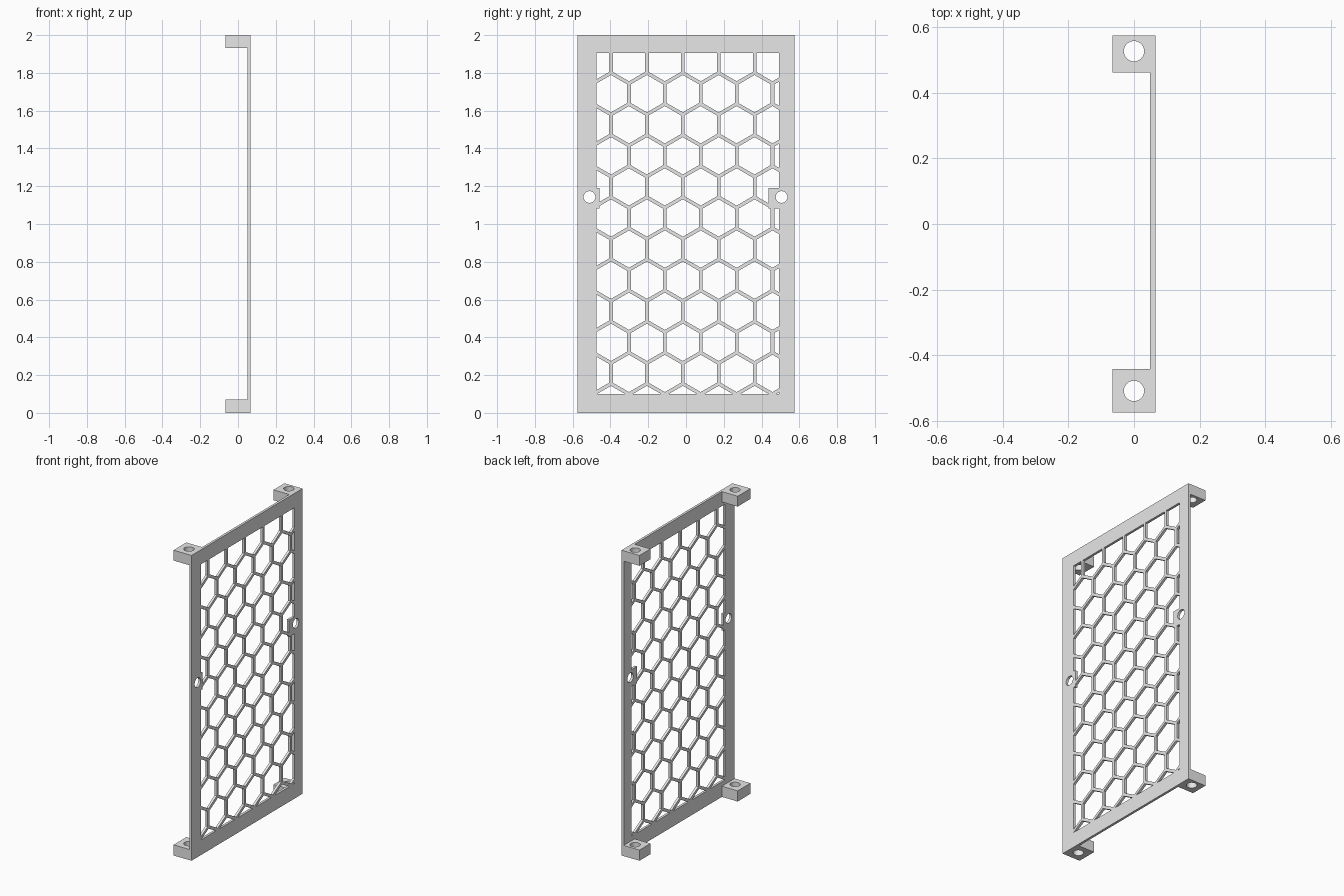
import bpy, bmesh, math
from mathutils import Vector, Matrix

cube = bpy.data.objects.get("Cube")
if cube:
    bpy.data.objects.remove(cube, do_unlink=True)

grey = bpy.data.materials.new("plain grey")
grey.use_nodes = True
grey.diffuse_color = (0.8, 0.8, 0.8, 1)
grey.node_tree.nodes["Principled BSDF"].inputs["Base Color"].default_value = (0.8, 0.8, 0.8, 1)


def make_object(name, bm):
    bmesh.ops.recalc_face_normals(bm, faces=bm.faces)
    mesh = bpy.data.meshes.new(name)
    bm.to_mesh(mesh)
    bm.free()
    mesh.materials.append(grey)
    obj = bpy.data.objects.new(name, mesh)
    bpy.context.collection.objects.link(obj)
    return obj


def box(name, low, high):
    low, high = Vector(low), Vector(high)
    bm = bmesh.new()
    bmesh.ops.create_cube(bm, size=1, matrix=Matrix.Translation((low + high) / 2)
                          @ Matrix.Diagonal((*(high - low), 1)))
    return make_object(name, bm)


def drill(center, axis, length):
    bm = bmesh.new()
    turn = Matrix.Rotation(math.pi / 2, 4, 'Y') if axis == 'X' else Matrix()
    bmesh.ops.create_cone(bm, cap_ends=True, segments=32, radius1=HOLE, radius2=HOLE,
                          depth=length, matrix=Matrix.Translation(center) @ turn)
    return make_object("drill", bm)


def subtract(target, cutter):
    cutter.hide_render = True
    mod = target.modifiers.new("cut", 'BOOLEAN')
    mod.operation = 'DIFFERENCE'
    mod.solver = 'EXACT'
    mod.object = cutter
    bpy.context.view_layer.objects.active = target
    bpy.ops.object.modifier_apply(modifier=mod.name)
    bpy.data.objects.remove(cutter, do_unlink=True)


HOLE = 0.031
DEPTH, WIDTH, HEIGHT = 0.065, 0.574, 2.0      # half depth, half width, height
BACK = 0.049                                  # inner face of the panel
LEFT, RIGHT, BOTTOM, TOP = -0.474, 0.493, 0.099, 1.905
PITCH, RIB = 0.19, 0.019
ROW = PITCH * math.sqrt(3) / 2

# Honeycomb openings, trimmed to the frame
bm = bmesh.new()
radius = (PITCH - RIB) / math.sqrt(3)
for row in range(-1, 11):
    for col in range(-4, 5):
        y = -0.017 + (col + 0.5 * (row % 2)) * PITCH
        z = 1.69 - row * ROW
        corners = [bm.verts.new((0, y + radius * math.sin(a), z + radius * math.cos(a)))
                   for a in (math.radians(60 * i) for i in range(6))]
        bm.faces.new(corners)
for point, normal in (((0, LEFT, 0), (0, -1, 0)), ((0, RIGHT, 0), (0, 1, 0)),
                      ((0, 0, BOTTOM), (0, 0, -1)), ((0, 0, TOP), (0, 0, 1))):
    bmesh.ops.bisect_plane(bm, geom=bm.verts[:] + bm.edges[:] + bm.faces[:],
                           plane_co=point, plane_no=normal, clear_outer=True)
extruded = bmesh.ops.extrude_face_region(bm, geom=bm.faces[:])["geom"]
bmesh.ops.translate(bm, vec=(0.2, 0, 0),
                    verts=[v for v in extruded if isinstance(v, bmesh.types.BMVert)])
openings = make_object("openings", bm)

# Solid tabs kept at the two side screw holes
for y0, y1 in ((-0.55, -0.458), (0.437, 0.55)):
    subtract(openings, box("tab", (-0.1, y0, 1.081), (0.3, y1, 1.191)))

# Panel with honeycomb and side screw holes
panel = box("honeycomb_panel", (BACK, -WIDTH, 0), (DEPTH, WIDTH, HEIGHT))
subtract(panel, openings)
for y in (-0.511, 0.506):
    subtract(panel, drill((DEPTH, y, 1.143), 'X', 0.2))

# Corner mounting blocks with vertical screw holes
for level, z0, z1 in (("bottom", 0, 0.07), ("top", HEIGHT - 0.068, HEIGHT)):
    for side, y0, y1, hole in (("right", -WIDTH, -0.442, -0.508), ("left", 0.461, WIDTH, 0.526)):
        block = box(f"{level}_{side}_block", (-DEPTH, y0, z0), (BACK, y1, z1))
        subtract(block, drill((0, hole, (z0 + z1) / 2), 'Z', 0.2))
